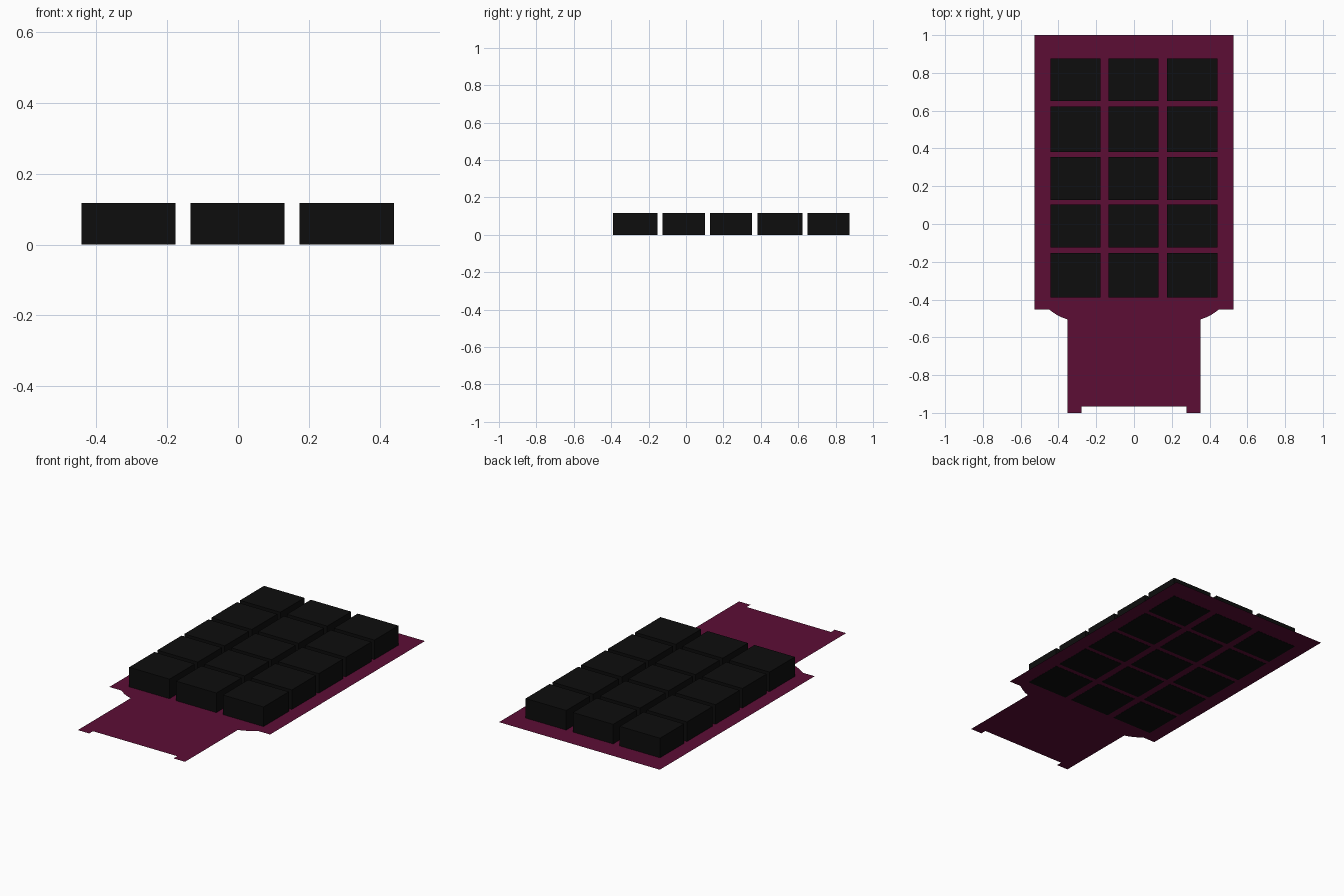
import bpy
import bmesh

if "Cube" in bpy.data.objects:
    bpy.data.objects.remove(bpy.data.objects["Cube"])

KEY_HEIGHT = 0.117
PLATE_Z = 0.001


def material(name, rgb):
    mat = bpy.data.materials.new(name)
    mat.diffuse_color = (*rgb, 1.0)
    mat.use_nodes = True
    mat.node_tree.nodes["Principled BSDF"].inputs["Base Color"].default_value = mat.diffuse_color
    return mat


def finish(name, bm, mat):
    mesh = bpy.data.meshes.new(name)
    bm.to_mesh(mesh)
    bm.free()
    mesh.materials.append(mat)
    obj = bpy.data.objects.new(name, mesh)
    bpy.context.collection.objects.link(obj)
    return obj


plum = material("plum", (0.107, 0.004, 0.036))
black = material("black", (0.004, 0.004, 0.004))

# Backing sheet: right half of the outline, mirrored to close the loop
half = [(0.277, -0.965), (0.277, -1.0), (0.352, -1.0), (0.352, -0.505),
        (0.38, -0.495), (0.41, -0.48), (0.45, -0.453), (0.528, -0.453), (0.528, 1.0)]
outline = half + [(-x, y) for x, y in reversed(half)]
bm = bmesh.new()
bm.faces.new([bm.verts.new((x, y, PLATE_Z)) for x, y in outline])
finish("backing_sheet", bm, plum)

# Keys: three columns by five rows of square-edged blocks
columns = [(-0.442, -0.177), (-0.134, 0.131), (0.174, 0.441)]
rows = [(-0.39, -0.153), (-0.125, 0.102), (0.128, 0.354), (0.382, 0.622), (0.65, 0.875)]
for r, (y0, y1) in enumerate(rows, 1):
    for c, (x0, x1) in enumerate(columns, 1):
        bm = bmesh.new()
        bmesh.ops.create_cube(bm, size=1.0)
        bmesh.ops.scale(bm, vec=(x1 - x0, y1 - y0, KEY_HEIGHT), verts=bm.verts)
        bmesh.ops.translate(bm, vec=((x0 + x1) / 2, (y0 + y1) / 2, KEY_HEIGHT / 2), verts=bm.verts)
        finish(f"key_row{r}_column{c}", bm, black)
